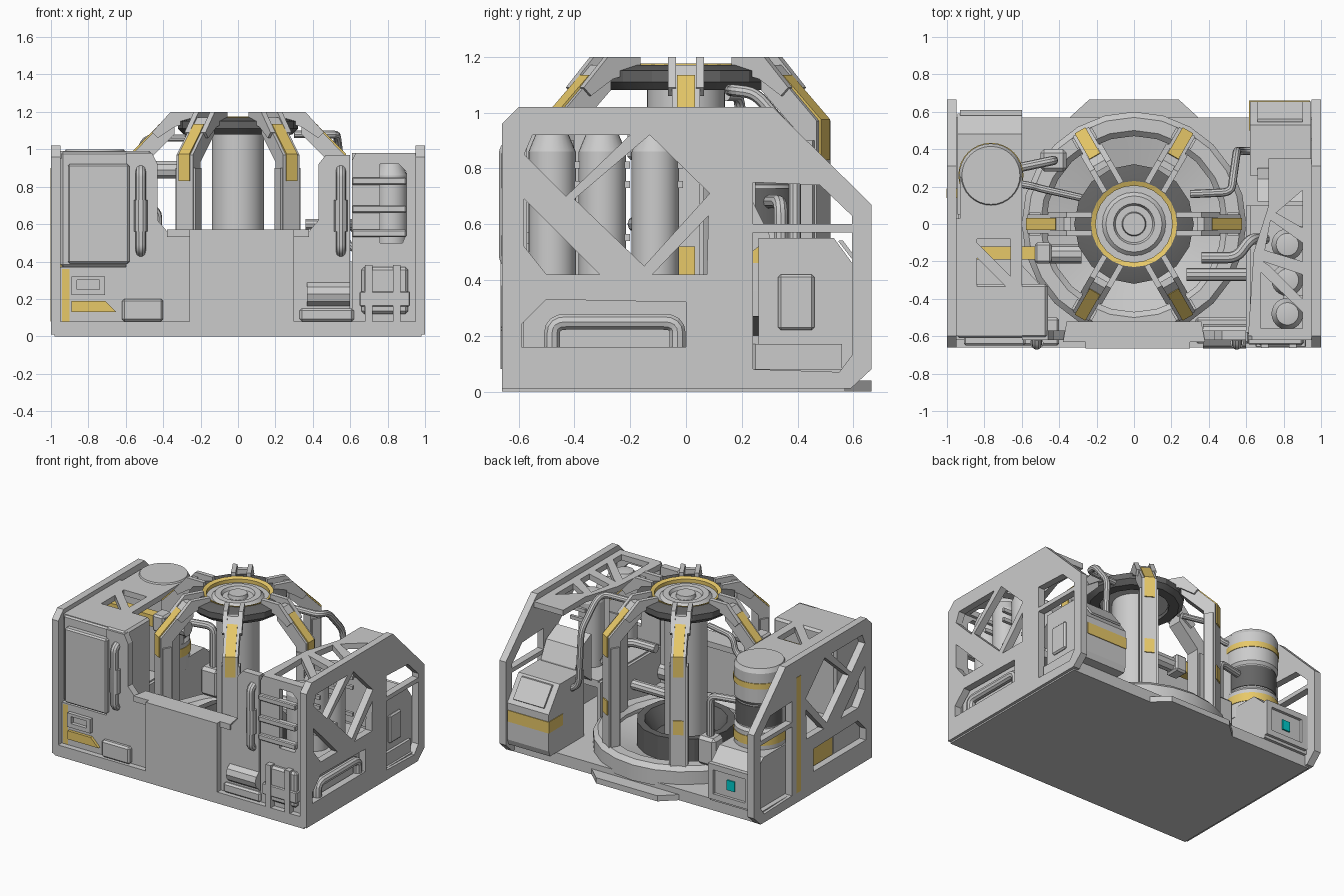
import bpy, bmesh, math
from mathutils import Matrix, Vector


def material(name, rgb):
    m = bpy.data.materials.new(name)
    m.diffuse_color = (*rgb, 1)
    return m


YEL = material("yellow_paint", (0.80, 0.58, 0.14))
DARK = material("dark_metal", (0.13, 0.13, 0.13))
TEAL = material("teal_screen", (0.0, 0.6, 0.6))


def finish(name, bm, mat=None, rot=0):
    bmesh.ops.remove_doubles(bm, verts=bm.verts, dist=1e-5)
    bmesh.ops.recalc_face_normals(bm, faces=bm.faces)
    me = bpy.data.meshes.new(name)
    bm.to_mesh(me)
    bm.free()
    ob = bpy.data.objects.new(name, me)
    bpy.context.collection.objects.link(ob)
    ob.rotation_euler.z = rot
    if mat:
        me.materials.append(mat)
    return ob


def from_curve(name, cu, mtx, mat, rot=0):
    tmp = bpy.data.objects.new("tmp", cu)
    bpy.context.collection.objects.link(tmp)
    dg = bpy.context.evaluated_depsgraph_get()
    me = bpy.data.meshes.new_from_object(tmp.evaluated_get(dg))
    bpy.data.objects.remove(tmp)
    bm = bmesh.new()
    bm.from_mesh(me)
    bm.transform(mtx)
    bpy.data.meshes.remove(me)
    return finish(name, bm, mat, rot)


AX = {'x': Matrix(((0, 0, 1, 0), (1, 0, 0, 0), (0, 1, 0, 0), (0, 0, 0, 1))),
      'y': Matrix(((1, 0, 0, 0), (0, 0, -1, 0), (0, 1, 0, 0), (0, 0, 0, 1))),
      'z': Matrix.Identity(4)}


def prism(name, axis, a, b, outline, holes=(), mat=None, rot=0):
    """Outline (with holes) extruded along an axis from a to b."""
    cu = bpy.data.curves.new(name, 'CURVE')
    cu.dimensions, cu.fill_mode, cu.extrude = '2D', 'BOTH', abs(b - a) / 2
    for loop in (outline, *holes):
        sp = cu.splines.new('POLY')
        sp.points.add(len(loop) - 1)
        for p, (u, v) in zip(sp.points, loop):
            p.co = (u, v, 0, 1)
        sp.use_cyclic_u = True
    mid = Vector([(a + b) / 2 if c == axis else 0 for c in 'xyz'])
    return from_curve(name, cu, Matrix.Translation(mid) @ AX[axis], mat, rot)


def pipe(name, pts, r, bend=0.05, mat=None):
    pts = [Vector(p) for p in pts]
    path = [pts[0]]
    for p, q, s in zip(pts, pts[1:], pts[2:]):
        a = q + (p - q).normalized() * min(bend, (p - q).length * 0.45)
        b = q + (s - q).normalized() * min(bend, (s - q).length * 0.45)
        path += [a.lerp(q, t).lerp(q.lerp(b, t), t) for t in (0, .25, .5, .75, 1)]
    path.append(pts[-1])
    cu = bpy.data.curves.new(name, 'CURVE')
    cu.dimensions, cu.bevel_depth, cu.bevel_resolution, cu.use_fill_caps = '3D', r, 3, True
    sp = cu.splines.new('POLY')
    sp.points.add(len(path) - 1)
    for p, c in zip(sp.points, path):
        p.co = (*c, 1)
    return from_curve(name, cu, Matrix.Identity(4), mat)


def box(name, x0, x1, y0, y1, z0, z1, mat=None, bevel=0.0):
    bm = bmesh.new()
    m = Matrix.Translation(((x0 + x1) / 2, (y0 + y1) / 2, (z0 + z1) / 2)) @ \
        Matrix.Diagonal((x1 - x0, y1 - y0, z1 - z0, 1))
    bmesh.ops.create_cube(bm, size=1, matrix=m)
    if bevel:
        bmesh.ops.bevel(bm, geom=bm.edges[:], offset=bevel, segments=1, affect='EDGES')
    return finish(name, bm, mat)


def lathe(name, prof, n=24, at=(0, 0), mat=None):
    """Closed (r, z) profile spun round a vertical axis."""
    bm = bmesh.new()
    vs = [bm.verts.new((at[0] + r, at[1], z)) for r, z in prof]
    es = [bm.edges.new((vs[i], vs[(i + 1) % len(vs)])) for i in range(len(vs))]
    bmesh.ops.spin(bm, geom=vs + es, cent=(*at, 0), axis=(0, 0, 1), angle=math.tau, steps=n)
    return finish(name, bm, mat)


# base slab and rear step
box("base_slab", -0.98, 0.98, -0.66, 0.57, 0, 0.08)
prism("rear_step", 'z', 0, 0.04, [(-0.42, 0.5), (-0.24, 0.665), (0.24, 0.665), (0.42, 0.5)])

# side walls with truss openings, recess and window
wall = [(-0.66, 0.01), (0.59, 0.01), (0.665, 0.08), (0.665, 0.67), (0.31, 1.02), (-0.6, 1.02), (-0.66, 0.96)]
holes = [[(-0.55, 0.92), (-0.2, 0.92), (-0.43, 0.7), (-0.58, 0.85)],
         [(-0.13, 0.92), (0.085, 0.71), (-0.15, 0.45), (-0.4, 0.69)],
         [(0.08, 0.63), (0.075, 0.42), (-0.12, 0.42)],
         [(-0.58, 0.69), (-0.31, 0.42), (-0.5, 0.42), (-0.58, 0.52)],
         [(-0.5, 0.33), (0, 0.32), (0, 0.16), (-0.59, 0.16), (-0.59, 0.24)],
         [(0.24, 0.08), (0.55, 0.07), (0.595, 0.13), (0.595, 0.57), (0.24, 0.57)],
         [(0.24, 0.6), (0.595, 0.6), (0.595, 0.63), (0.48, 0.74), (0.24, 0.75)]]
for s, side in ((1, "right"), (-1, "left")):
    prism(side + "_wall", 'x', s * 0.95, s * 1.0, wall, holes)
    box(side + "_recess_back", *sorted((s * 0.9, s * 0.94)), -0.62, 0.03, 0.08, 0.36, None if s > 0 else YEL)
    box(side + "_inner_shelf", *sorted((s * 0.62, s * 0.94)), -0.58, 0.1, 0.36, 0.41)
    box(side + "_inner_panel", *sorted((s * 0.6, s * 0.63)), -0.58, 0.1, 0.08, 0.4)
pipe("right_recess_pipe", [(0.96, -0.48, 0.16), (0.96, -0.48, 0.25), (0.96, -0.03, 0.25), (0.96, -0.03, 0.16)], 0.03)
box("left_wall_stripe", -1.0, -0.94, 0.14, 0.19, 0.08, 0.9, YEL).location.x = -0.003

# central core, collars and lid
lathe("core_column", [(0, 0.08), (0.14, 0.08), (0.14, 1.13), (0, 1.13)], 32)
lathe("core_lid", [(0, 1.1), (0.22, 1.1), (0.22, 1.14), (0.17, 1.14), (0.15, 1.16), (0.11, 1.16),
                   (0.1, 1.14), (0.065, 1.14), (0.06, 1.165), (0, 1.165)])
lathe("lid_yellow_ring", [(0.205, 1.12), (0.23, 1.12), (0.23, 1.175), (0.205, 1.165)], mat=YEL)
lathe("top_dark_ring", [(0.225, 1.08), (0.29, 1.08), (0.32, 1.11), (0.32, 1.15), (0.25, 1.17), (0.225, 1.17)], 16, mat=DARK)
lathe("core_foot_ring", [(0.14, 0.08), (0.32, 0.08), (0.32, 0.27), (0.27, 0.27), (0.2, 0.16), (0.14, 0.16)], 16, mat=DARK)
lathe("floor_ring", [(0.47, 0.06), (0.6, 0.06), (0.6, 0.17), (0.57, 0.2), (0.5, 0.2), (0.47, 0.17)], 24)
lathe("floor_dish", [(0.3, 0.07), (0.48, 0.07), (0.48, 0.15), (0.3, 0.1)], 24)

# six curved arms with forked tips and yellow pads
for i in range(6):
    a = i * math.pi / 3
    prism("arm", 'y', -0.05, 0.05, [(0.34, 1.17), (0.375, 1.17), (0.57, 0.97), (0.57, 0.1), (0.49, 0.1),
                                    (0.49, 0.93), (0.34, 1.08)], rot=a)
    for s in (-1, 1):
        prism("arm_fork", 'y', s * 0.035, s * 0.065, [(0.225, 1.15), (0.225, 1.2), (0.36, 1.2), (0.46, 1.09),
                                                      (0.43, 1.06), (0.34, 1.12)], rot=a)
        prism("arm_rib", 'y', s * 0.04, s * 0.062, [(0.56, 0.9), (0.56, 0.1), (0.5, 0.1), (0.5, 0.9)], rot=a)
    prism("arm_pad", 'y', -0.033, 0.033, [(0.42, 1.135), (0.578, 0.975), (0.578, 0.83), (0.56, 0.83),
                                          (0.56, 0.96), (0.41, 1.11)], mat=YEL, rot=a)
    prism("arm_low_pad", 'y', -0.033, 0.033, [(0.56, 0.42), (0.577, 0.42), (0.577, 0.52), (0.56, 0.52)], mat=YEL, rot=a)

# front wall, raised panel and swept cheeks
prism("front_wall", 'y', -0.62, -0.57, [(-0.6, 0.08), (0.6, 0.08), (0.6, 0.97), (0.47, 0.97), (0.43, 0.92), (0.43, 0.62),
      (0.36, 0.54), (-0.36, 0.54), (-0.43, 0.62), (-0.43, 0.92), (-0.46, 0.98), (-0.6, 0.98)])
box("front_panel", -0.26, 0.3, -0.665, -0.55, 0.08, 0.57)
prism("front_rail", 'z', 0.53, 0.57, [(-0.38, -0.63), (0.38, -0.63), (0.36, -0.52), (-0.36, -0.52)])
box("front_step_left", -0.62, -0.4, -0.65, -0.5, 0.08, 0.2, bevel=0.012)
box("front_step_right", 0.33, 0.62, -0.64, -0.5, 0.08, 0.15, bevel=0.012)
pipe("front_drum", [(0.37, -0.6, 0.225), (0.6, -0.6, 0.225)], 0.065)

# front left cabinet
box("left_cabinet_lower", -0.95, -0.6, -0.62, -0.3, 0.08, 0.37)
box("left_cabinet_upper", -0.95, -0.46, -0.61, -0.32, 0.37, 0.99, bevel=0.015)
box("left_cabinet_door", -0.91, -0.58, -0.65, -0.6, 0.39, 0.92, bevel=0.01)
prism("left_latch_frame", 'y', -0.645, -0.61, [(-0.89, 0.22), (-0.71, 0.22), (-0.71, 0.32), (-0.89, 0.32)],
      [[(-0.86, 0.25), (-0.74, 0.25), (-0.74, 0.3), (-0.86, 0.3)]])
prism("left_hazard_plate", 'y', -0.64, -0.61, [(-0.89, 0.13), (-0.65, 0.13), (-0.71, 0.19), (-0.89, 0.19)], mat=YEL)
prism("left_floor_cover", 'z', 0.08, 0.3, [(-0.6, -0.22), (-0.46, -0.37), (-0.46, -0.58), (-0.6, -0.58)])

# capsule vessels on the front, with end elbows
for x, name in ((-0.52, "left"), (0.55, "right")):
    pipe(name + "_vessel", [(x, -0.61, 0.45), (x, -0.645, 0.47), (x, -0.645, 0.87), (x, -0.61, 0.89)], 0.027, 0.02)
    pipe(name + "_vessel_sleeve", [(x, -0.635, 0.56), (x, -0.635, 0.73)], 0.036)

# roof trusses
prism("left_roof", 'z', 0.95, 0.99, [(-0.95, -0.6), (-0.6, -0.6), (-0.6, 0.03), (-0.95, 0.03)],
      [[(-0.84, -0.08), (-0.66, -0.08), (-0.66, -0.28), (-0.84, -0.1)],
       [(-0.84, -0.18), (-0.84, -0.55), (-0.66, -0.55), (-0.66, -0.36)]])
prism("right_roof", 'z', 0.94, 0.98, [(0.95, 0.35), (0.72, 0.35), (0.72, 0.1), (0.64, -0.15), (0.61, -0.6), (0.95, -0.6)],
      [[(0.9, 0.18), (0.9, -0.02), (0.76, 0.06)], [(0.73, 0.02), (0.9, -0.1), (0.9, -0.2), (0.7, -0.14)],
       [(0.69, -0.2), (0.9, -0.27), (0.9, -0.4), (0.72, -0.22)], [(0.68, -0.26), (0.9, -0.47), (0.9, -0.56), (0.68, -0.56)]])

# yellow cross beam and end block towards the core
box("left_beam", -0.92, -0.53, -0.19, -0.12, 0.85, 0.93, YEL)
box("left_beam_block", -0.53, -0.44, -0.21, -0.1, 0.83, 0.95, bevel=0.012)
pipe("left_beam_drum", [(-0.45, -0.16, 0.89), (-0.28, -0.16, 0.89)], 0.05)

# right front tower: slatted grille and lower block
prism("right_tower_front", 'y', -0.62, -0.58, [(0.61, 0.08), (0.95, 0.08), (0.95, 0.98), (0.63, 0.98), (0.61, 0.94)],
      [[(0.76, 0.5), (0.88, 0.5), (0.9, 0.55), (0.9, 0.88), (0.86, 0.92), (0.76, 0.92)]])
for z in (0.53, 0.66, 0.81):
    box("tower_slat", 0.61, 0.9, -0.645, -0.6, z, z + 0.04, bevel=0.006)
box("tower_block", 0.66, 0.91, -0.65, -0.6, 0.12, 0.37, bevel=0.015)
box("tower_block_band", 0.65, 0.92, -0.66, -0.6, 0.16, 0.24, bevel=0.006)
for x in (0.7, 0.85):
    box("tower_strap", x - 0.02, x + 0.02, -0.662, -0.6, 0.08, 0.38)

# row of gas cylinders
for y in (-0.48, -0.3, -0.11):
    lathe("gas_cylinder", [(0, 0.41), (0.085, 0.41), (0.085, 0.86), (0.06, 0.92), (0, 0.93)], 24, (0.82, y))
    for z in (0.54, 0.73, 0.8):
        box("cylinder_clip", 0.8, 0.92, y + 0.08, y + 0.1, z, z + 0.025)

# right rear console
prism("rear_console", 'x', 0.62, 0.945, [(0.26, 0.08), (0.64, 0.08), (0.655, 0.12), (0.655, 0.38), (0.53, 0.55), (0.26, 0.55)])
prism("console_screen", 'x', 0.66, 0.9, [(0.645, 0.41), (0.655, 0.418), (0.562, 0.542), (0.545, 0.54)])
box("console_stripe", 0.616, 0.94, 0.5, 0.66, 0.25, 0.33, YEL)
box("console_side_panel", 0.94, 0.965, 0.33, 0.46, 0.22, 0.42, bevel=0.01)
box("console_foot", 0.9, 0.965, 0.25, 0.56, 0.08, 0.17)
prism("console_back_block", 'x', 0.66, 0.93, [(0.12, 0.41), (0.3, 0.55), (0.3, 0.56), (0.24, 0.68), (0.12, 0.74)])

# left rear storage tank and service box
tank = (-0.765, 0.26)
lathe("storage_tank", [(0, 0.36), (0.17, 0.36), (0.17, 0.55), (0.155, 0.57), (0.155, 0.74), (0.17, 0.76),
                       (0.17, 0.97), (0.155, 1.0), (0, 1.0)], 32, tank)
for z, h in ((0.46, 0.06), (0.86, 0.04)):
    lathe("tank_band", [(0.15, z), (0.174, z), (0.174, z + h), (0.15, z + h)], 32, tank, YEL)
lathe("tank_dark_waist", [(0.14, 0.58), (0.16, 0.58), (0.16, 0.73), (0.14, 0.73)], 32, tank, DARK)
box("tank_saddle", -0.93, -0.6, 0.03, 0.25, 0.08, 0.99)
prism("service_box", 'x', -0.945, -0.6, [(0.05, 0.08), (0.59, 0.08), (0.59, 0.33), (0.48, 0.43), (0.05, 0.43)])
prism("service_box_frame", 'y', 0.58, 0.61, [(-0.93, 0.1), (-0.6, 0.1), (-0.6, 0.35), (-0.93, 0.35)],
      [[(-0.89, 0.14), (-0.64, 0.14), (-0.64, 0.31), (-0.89, 0.31)]])
box("service_screen", -0.8, -0.74, 0.58, 0.6, 0.19, 0.26, TEAL)

# connecting pipework
pipe("roof_pipe", [(0.3, 0.16, 1.08), (0.52, 0.17, 1.08), (0.53, 0.25, 1.07), (0.55, 0.39, 0.9), (0.57, 0.39, 0.5),
                   (0.66, 0.39, 0.45)], 0.022)
pipe("left_roof_pipe", [(-0.28, 0.14, 1.06), (-0.5, 0.19, 1.06), (-0.53, 0.2, 0.95), (-0.64, 0.22, 0.93)], 0.02)
pipe("coolant_pipe_upper", [(0.36, -0.18, 0.6), (0.55, -0.18, 0.6), (0.62, -0.08, 0.6), (0.7, -0.08, 0.45)], 0.03)
pipe("coolant_pipe_lower", [(0.28, -0.27, 0.25), (0.64, -0.27, 0.25)], 0.035)
box("left_valve_box", -0.5, -0.36, 0.28, 0.4, 0.2, 0.4, bevel=0.02)
pipe("left_valve_pipe", [(-0.43, 0.34, 0.38), (-0.43, 0.34, 0.68), (-0.62, 0.3, 0.68)], 0.025)

# smooth the round parts, keep hard edges crisp
for ob in bpy.context.scene.objects:
    ob.select_set(True)
    bpy.context.view_layer.objects.active = ob
bpy.ops.object.shade_smooth_by_angle(angle=math.radians(20))
